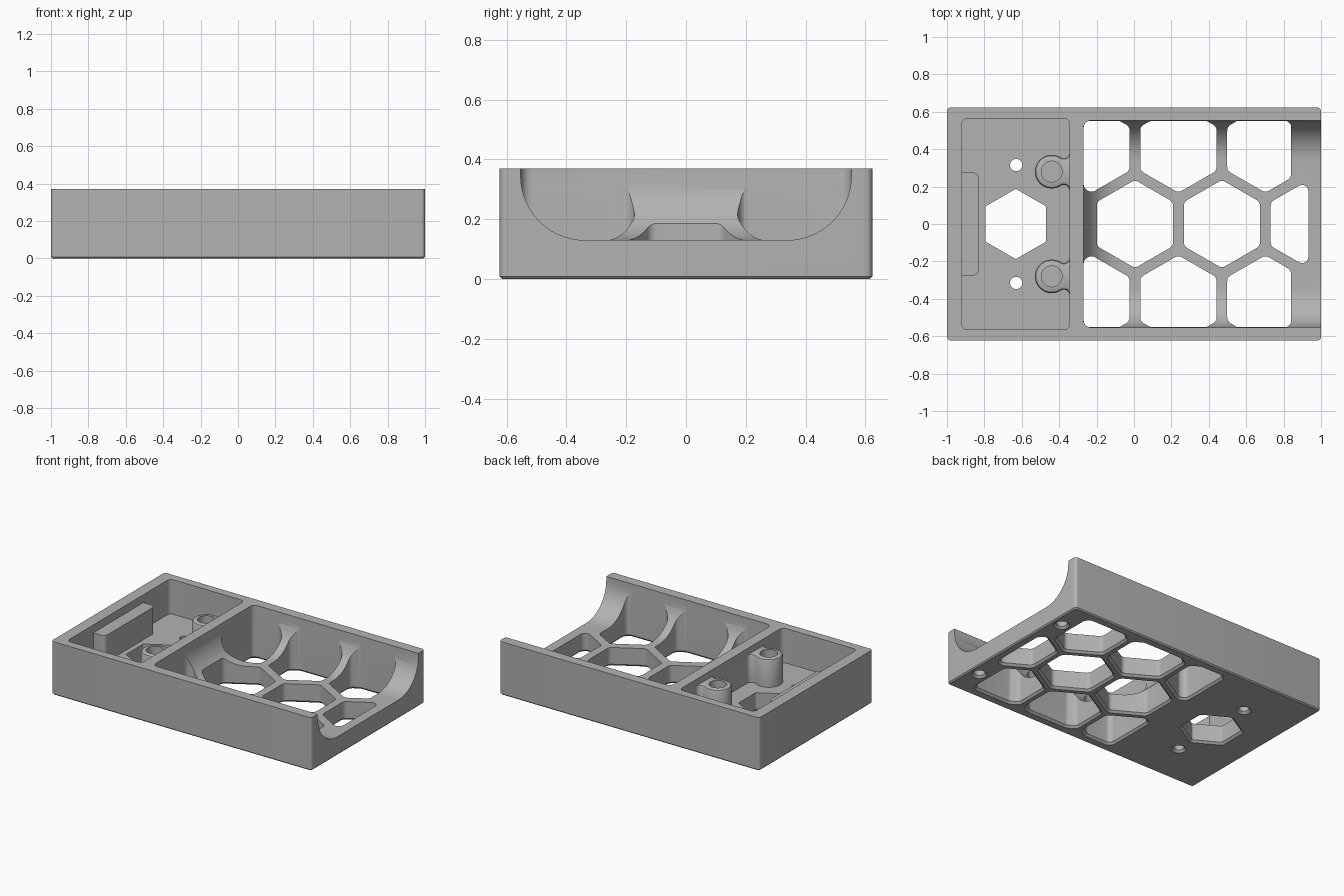
import bpy, bmesh, math
from mathutils import Vector

old = bpy.data.objects.get("Cube")
if old:
    bpy.data.objects.remove(old, do_unlink=True)

grey = bpy.data.materials.new("plain grey")
grey.use_nodes = True
grey.diffuse_color = (0.45, 0.45, 0.45, 1)
grey.node_tree.nodes["Principled BSDF"].inputs["Base Color"].default_value = grey.diffuse_color


# ---- 2D outline helpers (counter-clockwise point lists) ----
def rect(x0, x1, y0, y1):
    return [Vector(p) for p in ((x0, y0), (x1, y0), (x1, y1), (x0, y1))]


def ngon(cx, cy, r, n, start=0.0):
    return [Vector((cx + r * math.cos(start + math.tau * i / n),
                    cy + r * math.sin(start + math.tau * i / n))) for i in range(n)]


def clip(poly, axis, limit, sign):
    """Keep the part of a convex outline where sign * coordinate <= sign * limit."""
    out = []
    for i, a in enumerate(poly):
        b = poly[(i + 1) % len(poly)]
        da, db = sign * (a[axis] - limit), sign * (b[axis] - limit)
        if da <= 0:
            out.append(a)
        if da * db < 0:
            out.append(a.lerp(b, da / (da - db)))
    return out


def rounded(poly, r, steps=6):
    """Replace each convex corner by a tangent arc."""
    out = []
    for i, p in enumerate(poly):
        a, b = poly[i - 1] - p, poly[(i + 1) % len(poly)] - p
        half = a.angle(b) / 2
        back = min(r / math.tan(half), 0.48 * a.length, 0.48 * b.length)
        rad = back * math.tan(half)
        u, v = a.normalized(), b.normalized()
        centre = p + (u + v).normalized() * (back / math.cos(half))
        s, e = p + u * back - centre, p + v * back - centre
        turn = s.angle(e)
        for k in range(steps + 1):
            t = k / steps
            w = (s * math.sin((1 - t) * turn) + e * math.sin(t * turn)) / math.sin(turn)
            out.append(centre + w.normalized() * rad)
    return out


def offset(poly, d):
    """Grow a smooth outline outward by d."""
    out = []
    for i, p in enumerate(poly):
        t = poly[(i + 1) % len(poly)] - poly[i - 1]
        out.append(p + Vector((t.y, -t.x)).normalized() * d)
    return out


# ---- 3D helpers ----
def loft(name, layers):
    """Closed solid through (outline, height) layers, bottom to top."""
    bm = bmesh.new()
    rings = [[bm.verts.new((p.x, p.y, z)) for p in poly] for poly, z in layers]
    n = len(rings[0])
    for lo, hi in zip(rings, rings[1:]):
        for i in range(n):
            j = (i + 1) % n
            bm.faces.new((lo[i], lo[j], hi[j], hi[i]))
    bm.faces.new(rings[0][::-1])
    bm.faces.new(rings[-1])
    mesh = bpy.data.meshes.new(name)
    bm.to_mesh(mesh)
    bm.free()
    ob = bpy.data.objects.new(name, mesh)
    bpy.context.collection.objects.link(ob)
    mesh.materials.append(grey)
    return ob


def combine(target, tool, operation):
    bpy.context.view_layer.objects.active = target
    mod = target.modifiers.new("combine", "BOOLEAN")
    mod.operation, mod.object, mod.solver = operation, tool, "EXACT"
    bpy.ops.object.modifier_apply(modifier=mod.name)
    bpy.data.objects.remove(tool, do_unlink=True)


def cut_from_below(target, outline, top, flare=0.014):
    """Vertical hole with a chamfered lower edge."""
    combine(target, loft("hole_cutter", [(offset(outline, flare + 0.05), -0.05),
                                         (offset(outline, flare), 0),
                                         (outline, flare), (outline, top)]), "DIFFERENCE")


TOP, FLOOR, HALF_Y = 0.37, 0.13, 0.623

# Outer block with softened corners and lower edge
body = rounded(rect(-1, 1, -HALF_Y, HALF_Y), 0.022)
case = loft("case", [(offset(body, -0.008), 0), (body, 0.008), (body, TOP)])

# Open tray with a large cove around its floor
R = 0.215
layers = []
for k in range(15):
    a = math.radians(90 * k / 14)
    d = R * (1 - math.sin(a))
    layers.append((rounded(rect(-0.27 + d, 1.4, -0.553 + d, 0.553 - d), 0.04),
                   FLOOR + R * (1 - math.cos(a))))
layers.append((layers[-1][0], 0.6))
combine(case, loft("tray_cutter", layers), "DIFFERENCE")

# Closed pocket
pocket = rounded(rect(-0.92, -0.345, -0.565, 0.565), 0.03)
combine(case, loft("pocket_cutter", [(pocket, FLOOR), (pocket, 0.6)]), "DIFFERENCE")

# Honeycomb floor: three staggered rows trimmed to the tray
PITCH, APOTHEM = 0.465, 0.204
for row in (-1, 0, 1):
    for col in range(3):
        cx = 0.005 + PITCH * (col - abs(row) / 2)
        cy = row * PITCH * math.sqrt(3) / 2
        cell = ngon(cx, cy, APOTHEM / math.cos(math.pi / 6), 6, math.pi / 6)
        cell = clip(cell, 0, -0.269, -1)
        cell = clip(cell, 0, 0.84 if row else 0.933, 1)
        cell = clip(cell, 1, 0.552, 1)
        cell = clip(cell, 1, -0.552, -1)
        cut_from_below(case, rounded(cell, 0.035, 5), 0.5)

# Pocket floor openings and blind sockets below the open end
cut_from_below(case, rounded(ngon(-0.632, 0, 0.188, 6, math.pi / 6), 0.012, 3), 0.2)
for side in (-1, 1):
    cut_from_below(case, ngon(-0.63, side * 0.315, 0.033, 24), 0.2)
    cut_from_below(case, ngon(0.925, side * 0.4, 0.036, 24), 0.08)

# Screw bosses blended into the dividing wall
BOSS, BLEND, REACH = 0.09, 0.03, 0.095
bx = REACH - BLEND
by = math.sqrt((BOSS + BLEND) ** 2 - bx ** 2)
join = math.atan2(by, bx)
half = [Vector((REACH + 0.03, by)), Vector((REACH, by))]
for k in range(7):
    a = (join - math.pi) * k / 6
    half.append(Vector((bx + BLEND * math.cos(a), by + BLEND * math.sin(a))))
half = half[:1] + half[2:]
half += [Vector((BOSS * math.cos(a), BOSS * math.sin(a)))
         for a in (join + (math.pi - join) * k / 14 for k in range(1, 15))]
outline = half + [Vector((p.x, -p.y)) for p in half[-2::-1]]
for side in (-1, 1):
    place = Vector((-0.44, side * 0.28))
    low = [p + place for p in outline]
    shrunk = [p + place for p in offset(outline, -0.015)]
    mid = [p + place for p in offset(outline, -0.005)]
    boss = loft("boss", [(low, FLOOR - 0.02), (low, 0.31), (mid, 0.32), (shrunk, 0.325)])
    bore = ngon(place.x, place.y, 0.056, 32)
    combine(boss, loft("bore_cutter", [(bore, FLOOR + 0.02), (bore, 0.5)]), "DIFFERENCE")
    combine(case, boss, "UNION")

# Ledge along the end wall
ledge = rounded(rect(-0.95, -0.83, -0.275, 0.275), 0.03)
combine(case, loft("ledge", [(ledge, FLOOR - 0.02), (ledge, 0.315)]), "UNION")

# Smooth curves, crisp edges
bpy.ops.object.select_all(action="DESELECT")
case.select_set(True)
bpy.context.view_layer.objects.active = case
bpy.ops.object.shade_smooth_by_angle(angle=math.radians(30))
